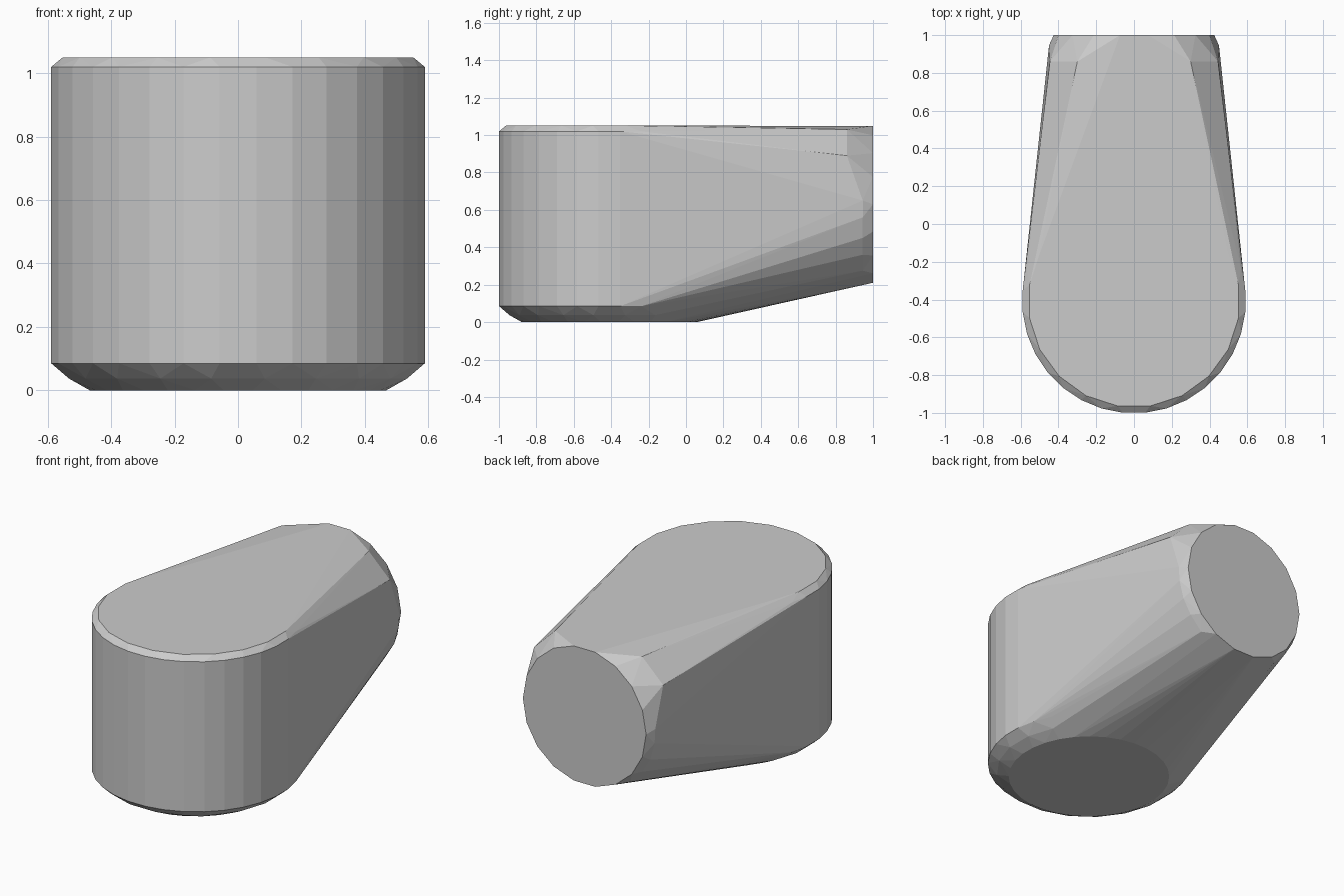
import bpy, bmesh
from math import sin, cos, pi, radians

if "Cube" in bpy.data.objects:
    bpy.data.objects.remove(bpy.data.objects["Cube"])

bm = bmesh.new()


def flat_ring(radius, z, sides):
    """Horizontal ring around the rounded front end."""
    for i in range(sides):
        a = 2 * pi * (i + 0.5) / sides
        bm.verts.new((radius * cos(a), -0.41 + radius * sin(a), z))


# Rounded front column: base, bevel steps, wall and top rim
for radius, z, sides in [(0.47, 0, 32), (0.54, 0.037, 20), (0.592, 0.085, 32),
                         (0.592, 1.02, 32), (0.56, 1.05, 20)]:
    flat_ring(radius, z, sides)

# Round back end face
for i in range(18):
    a = 2 * pi * (i + 0.5) / 18
    bm.verts.new((0.425 * sin(a), 1.0, 0.63 + 0.426 * cos(a)))

# Bevel around the back end face
for side in (-1, 1):
    for x, y, z in [(0.45, 0.945, 0.65), (0.445, 0.945, 0.56), (0.415, 0.945, 0.45),
                    (0.36, 0.945, 0.36), (0.28, 0.945, 0.275),
                    (0.445, 0.86, 0.89), (0.30, 0.86, 1.03)]:
        bm.verts.new((side * x, y, z))

# Skin everything with one convex shell
hull = bmesh.ops.convex_hull(bm, input=bm.verts)
loose = [v for v in bm.verts if not v.link_faces]
bmesh.ops.delete(bm, geom=loose, context='VERTS')
bmesh.ops.dissolve_limit(bm, angle_limit=radians(0.5), verts=bm.verts, edges=bm.edges)
for v in bm.verts:
    v.co.z = min(v.co.z, 1.05)
bmesh.ops.recalc_face_normals(bm, faces=bm.faces)

mesh = bpy.data.meshes.new("tapered_block")
bm.to_mesh(mesh)
bm.free()
obj = bpy.data.objects.new("tapered_block", mesh)
bpy.context.collection.objects.link(obj)
